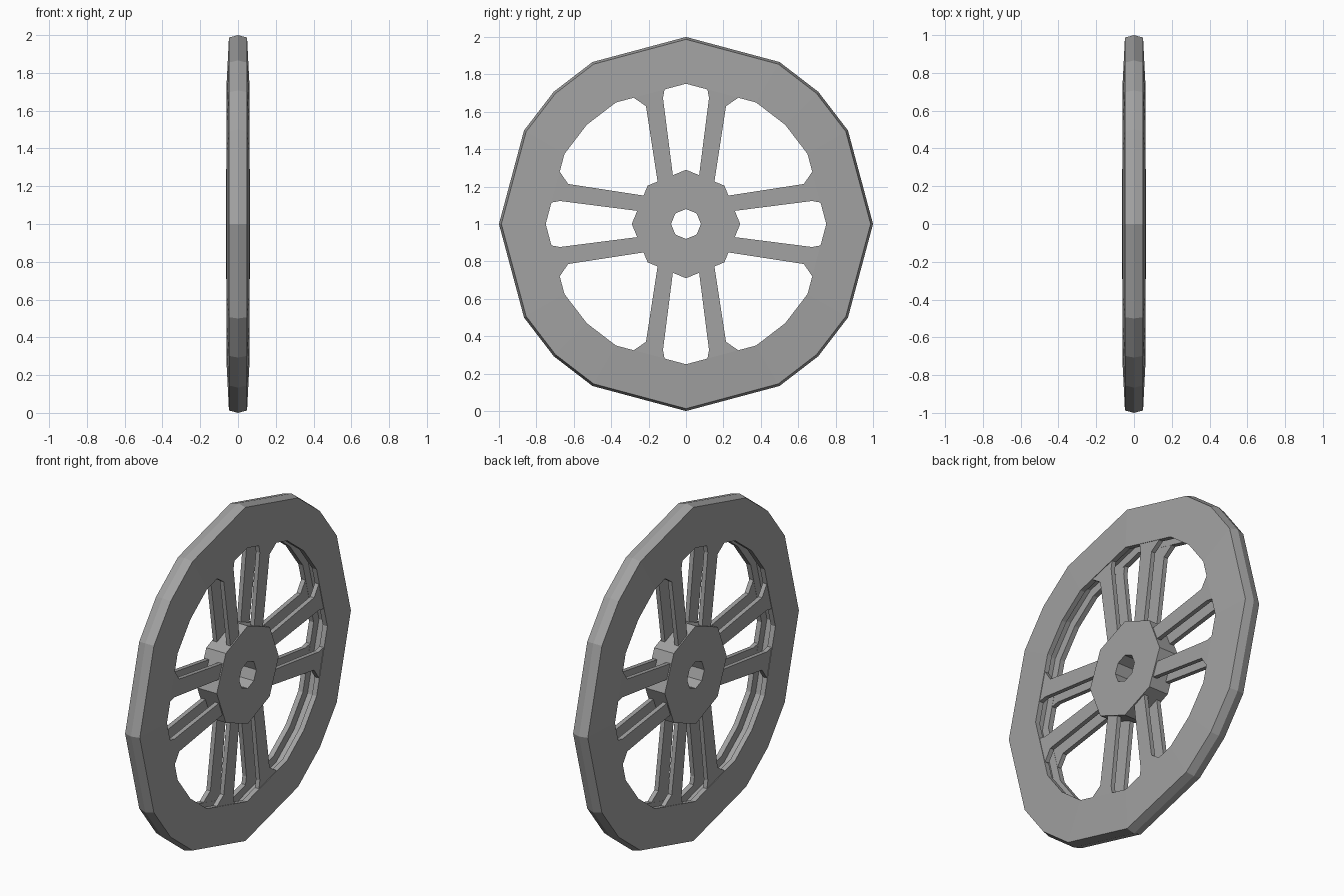
import bpy, bmesh, math
from mathutils import Vector

cube = bpy.data.objects.get("Cube")
if cube:
    bpy.data.objects.remove(cube, do_unlink=True)

grey = bpy.data.materials.new("cast_grey")
grey.use_nodes = True
COLOR = (0.36, 0.36, 0.36, 1)
grey.diffuse_color = COLOR
grey.node_tree.nodes["Principled BSDF"].inputs["Base Color"].default_value = COLOR

CENTRE = Vector((0, 0, 1))


def add_object(name, bm):
    bmesh.ops.recalc_face_normals(bm, faces=bm.faces)
    mesh = bpy.data.meshes.new(name)
    bm.to_mesh(mesh)
    bm.free()
    mesh.materials.append(grey)
    obj = bpy.data.objects.new(name, mesh)
    obj.location = CENTRE
    bpy.context.collection.objects.link(obj)
    return obj


def ring(name, section, angles):
    """Sweep a closed (radius, x) section around the axle through the angles."""
    bm = bmesh.new()
    loops = []
    for a in angles:
        c, s = math.cos(math.radians(a)), math.sin(math.radians(a))
        loops.append([bm.verts.new((x, r * c, r * s)) for r, x in section])
    n = len(section)
    for i, loop in enumerate(loops):
        nxt = loops[(i + 1) % len(loops)]
        for j in range(n):
            k = (j + 1) % n
            bm.faces.new((loop[j], loop[k], nxt[k], nxt[j]))
    return add_object(name, bm)


# Rim: crowned tread, slanted side plates, groove on the inside
half = [(0.987, 0.048), (0.75, 0.06), (0.75, 0.03), (0.80, 0.03)]
rim_section = [(1.0, 0)] + half + [(r, -x) for r, x in reversed(half)]
rim_angles = [q + a for q in range(0, 360, 90) for a in (0, 30, 45, 60)]
ring("rim", rim_section, rim_angles)

# Hub: octagonal block with an octagonal bore
hub_section = [(0.29, 0.064), (0.08, 0.064), (0.08, -0.064), (0.29, -0.064)]
ring("hub", hub_section, range(0, 360, 45))

# Spokes: flared flat bars, mirrored in pairs on each side plate
outline = [(0.06, 0.18), (0.123, 0.674), (0.105, 0.77),
           (0.29, 0.72), (0.278, 0.674), (0.214, 0.63), (0.14, 0.15)]


def spoke(name, quarter, mirror, side):
    bm = bmesh.new()
    c, s = [(1, 0), (0, 1), (-1, 0), (0, -1)][quarter]
    verts = []
    for u, v in outline:
        u *= mirror
        verts.append(bm.verts.new((side * 0.057, u * c - v * s, u * s + v * c)))
    face = bm.faces.new(verts)
    extruded = bmesh.ops.extrude_face_region(bm, geom=[face], use_keep_orig=True)
    moved = [g for g in extruded["geom"] if isinstance(g, bmesh.types.BMVert)]
    bmesh.ops.translate(bm, verts=moved, vec=(-side * 0.026, 0, 0))
    add_object(name, bm)


for side, label in ((1, "left"), (-1, "right")):
    for quarter in range(4):
        for mirror in (1, -1):
            spoke(f"{label}_spoke_{quarter * 2 + (mirror < 0) + 1}", quarter, mirror, side)
